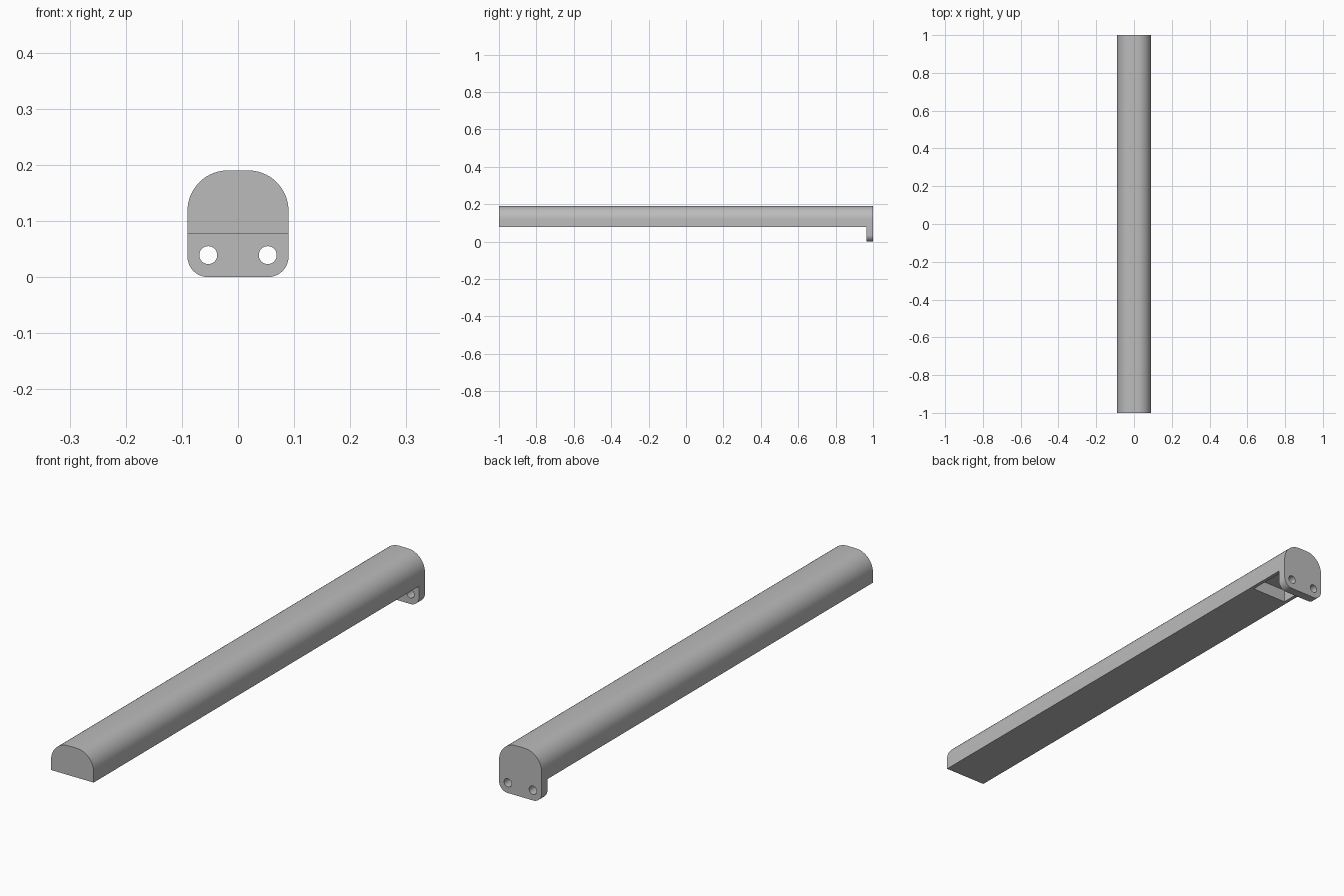
import bpy
import bmesh
from math import cos, sin, pi, radians
from mathutils import Matrix, Vector

cube = bpy.data.objects.get("Cube")
if cube:
    bpy.data.objects.remove(cube, do_unlink=True)

HALF_W, TOP, UNDERSIDE = 0.09, 0.19, 0.078
TOP_R, FOOT_R = 0.072, 0.036
PLATE_FRONT = 0.965

grey = bpy.data.materials.new("plain_grey")
grey.use_nodes = True
grey.diffuse_color = (0.5, 0.5, 0.5, 1)
grey.node_tree.nodes["Principled BSDF"].inputs["Base Color"].default_value = (0.5, 0.5, 0.5, 1)


def add_object(name, bm):
    bmesh.ops.recalc_face_normals(bm, faces=bm.faces)
    mesh = bpy.data.meshes.new(name)
    bm.to_mesh(mesh)
    bm.free()
    mesh.materials.append(grey)
    obj = bpy.data.objects.new(name, mesh)
    bpy.context.collection.objects.link(obj)
    return obj


def arc(cx, cz, r, start, steps):
    angles = [start + pi / 2 * i / steps for i in range(steps + 1)]
    return [(cx + r * cos(a), cz + r * sin(a)) for a in angles]


def box(name, low, high):
    low, high = Vector(low), Vector(high)
    bm = bmesh.new()
    bmesh.ops.create_cube(bm, size=1, matrix=Matrix.Translation((low + high) / 2)
                          @ Matrix.Diagonal((high - low).to_4d()))
    return add_object(name, bm)


def rod(name, x, z, r):
    bm = bmesh.new()
    bmesh.ops.create_cone(bm, cap_ends=True, segments=32, radius1=r, radius2=r, depth=0.2,
                          matrix=Matrix.Translation((x, 1, z)) @ Matrix.Rotation(pi / 2, 4, "X"))
    return add_object(name, bm)


# Rounded bar outline, drawn out along its whole length
tx, tz, fx = HALF_W - TOP_R, TOP - TOP_R, HALF_W - FOOT_R
outline = (arc(tx, tz, TOP_R, 0, 20) + arc(-tx, tz, TOP_R, pi / 2, 20)
           + arc(-fx, FOOT_R, FOOT_R, pi, 10) + arc(fx, FOOT_R, FOOT_R, 3 * pi / 2, 10))
bm = bmesh.new()
face = bm.faces.new([bm.verts.new((x, -1, z)) for x, z in outline])
drawn = bmesh.ops.extrude_face_region(bm, geom=[face], use_keep_orig=True)
bmesh.ops.translate(bm, vec=(0, 2, 0),
                    verts=[g for g in drawn["geom"] if isinstance(g, bmesh.types.BMVert)])
bar = add_object("bar_with_end_plate", bm)

# Cutters: space below the bar, underside pocket, two screw holes
cutters = [
    box("lower_cutter", (-0.2, -1.2, -0.1), (0.2, PLATE_FRONT, UNDERSIDE)),
    box("pocket_cutter", (-0.076, 0.8, 0.03), (0.076, PLATE_FRONT, 0.128)),
]
cutters += [rod("screw_hole_cutter", side * 0.053, 0.039, 0.016) for side in (-1, 1)]
for cutter in cutters:
    mod = bar.modifiers.new(cutter.name, "BOOLEAN")
    mod.operation = "DIFFERENCE"
    mod.solver = "EXACT"
    mod.object = cutter

# Keep the cut result and drop the cutters
depsgraph = bpy.context.evaluated_depsgraph_get()
result = bpy.data.meshes.new_from_object(bar.evaluated_get(depsgraph))
bar.modifiers.clear()
bar.data = result
for cutter in cutters:
    bpy.data.objects.remove(cutter, do_unlink=True)

# Smooth rounds, sharp edges
bpy.ops.object.select_all(action="DESELECT")
bar.select_set(True)
bpy.context.view_layer.objects.active = bar
bpy.ops.object.shade_smooth_by_angle(angle=radians(30))
